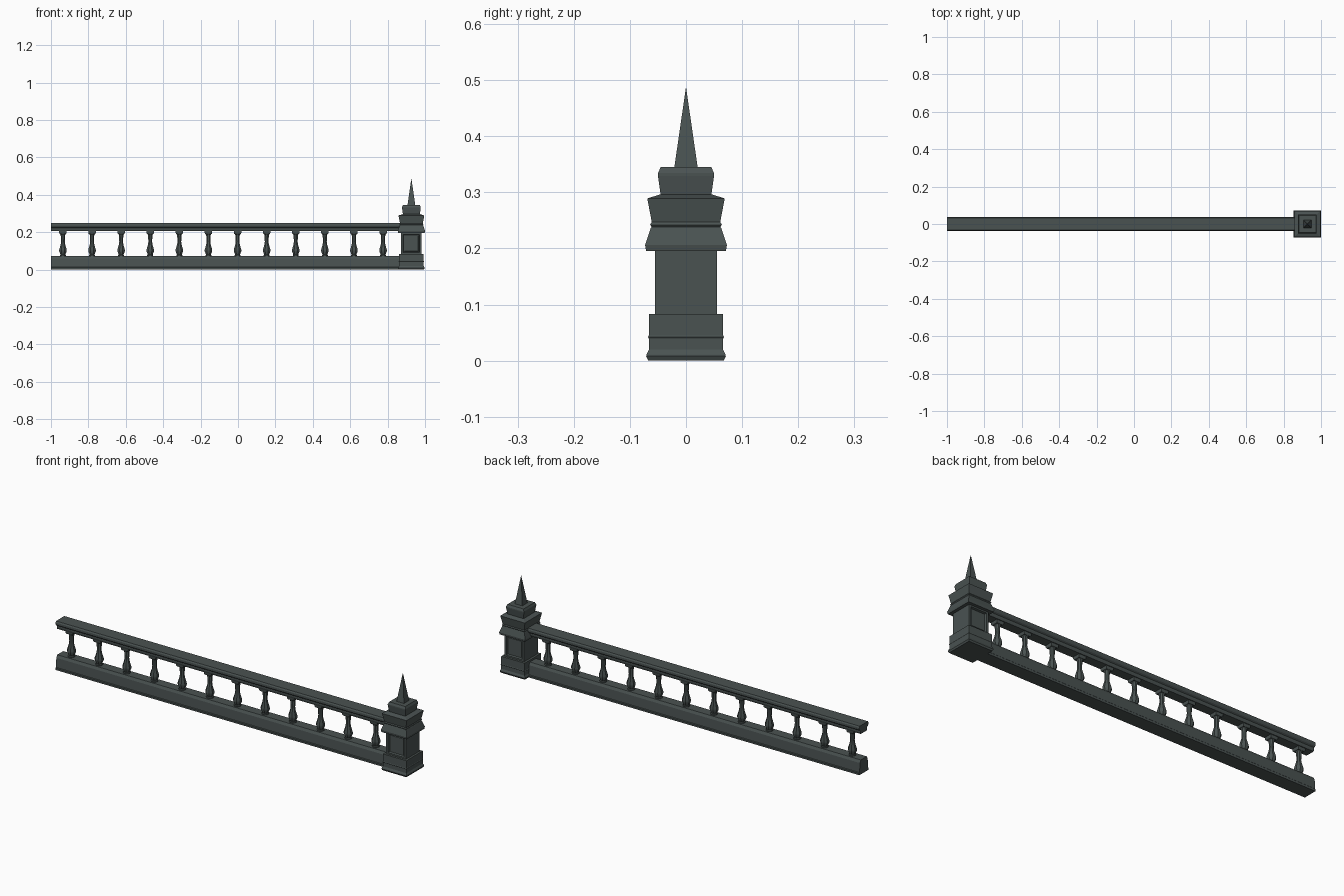
import bpy, bmesh, math

if "Cube" in bpy.data.objects:
    bpy.data.objects.remove(bpy.data.objects["Cube"])

stone = bpy.data.materials.new("dark grey green stone")
stone.diffuse_color = (0.068, 0.085, 0.083, 1)
stone.use_nodes = True
stone.node_tree.nodes["Principled BSDF"].inputs["Base Color"].default_value = stone.diffuse_color

PX = 0.927  # pillar centre


def finish(name, bm):
    bmesh.ops.recalc_face_normals(bm, faces=bm.faces)
    mesh = bpy.data.meshes.new(name)
    bm.to_mesh(mesh)
    bm.free()
    mesh.materials.append(stone)
    ob = bpy.data.objects.new(name, mesh)
    bpy.context.collection.objects.link(ob)
    return ob


def turned(bm, profile, sides, x):
    """Stack of regular rings; profile = (half width across flats, z)."""
    rings = []
    for half, z in profile:
        r = half / math.cos(math.pi / sides)
        rings.append([bm.verts.new((x + r * math.cos((i + 0.5) * math.tau / sides),
                                    r * math.sin((i + 0.5) * math.tau / sides), z))
                      for i in range(sides)])
    for a, b in zip(rings, rings[1:]):
        for i in range(sides):
            j = (i + 1) % sides
            bm.faces.new((a[i], a[j], b[j], b[i]))
    bm.faces.new(rings[0][::-1])
    bm.faces.new(rings[-1])


def square_part(name, profile):
    bm = bmesh.new()
    turned(bm, profile, 4, PX)
    return finish(name, bm)


def beam(name, half_profile, x0, x1):
    """Mirrored cross-section in y,z swept along x."""
    bm = bmesh.new()
    section = half_profile + [(-y, z) for y, z in reversed(half_profile)]
    face = bm.faces.new([bm.verts.new((x0, y, z)) for y, z in section])
    res = bmesh.ops.extrude_face_region(bm, geom=[face], use_keep_orig=True)
    for v in res["geom"]:
        if isinstance(v, bmesh.types.BMVert):
            v.co.x = x1
    return finish(name, bm)


# Pillar base, cap and spire
square_part("pillar_base", [(0.067, 0), (0.071, 0.008), (0.070, 0.012), (0.066, 0.020),
                            (0.066, 0.039), (0.068, 0.042), (0.066, 0.045), (0.066, 0.083)])
square_part("pillar_cap", [(0.071, 0.195), (0.073, 0.206), (0.063, 0.236), (0.061, 0.238),
                           (0.064, 0.242), (0.061, 0.247), (0.069, 0.289), (0.047, 0.296)])
square_part("pillar_crown", [(0.045, 0.294), (0.050, 0.329), (0.050, 0.334), (0.045, 0.345)])
square_part("spire", [(0.021, 0.343), (0.0004, 0.485)])

# Shaft with sunken panels on front and back
bm = bmesh.new()
turned(bm, [(0.055, 0.080), (0.055, 0.198)], 4, PX)
bmesh.ops.recalc_face_normals(bm, faces=bm.faces)
panels = [f for f in bm.faces if abs(f.normal.y) > 0.9]
bmesh.ops.inset_individual(bm, faces=panels, thickness=0.015)
bmesh.ops.inset_individual(bm, faces=panels, thickness=0.004, depth=-0.010)
bmesh.ops.inset_individual(bm, faces=panels, thickness=0.006)
bmesh.ops.inset_individual(bm, faces=panels, thickness=0.002, depth=0.003)
finish("pillar_shaft", bm)

# Plinth and handrail
beam("plinth", [(0.036, 0), (0.037, 0.010), (0.034, 0.013), (0.031, 0.060), (0.024, 0.073)],
     -1, 0.88)
beam("handrail", [(0.024, 0.205), (0.027, 0.214), (0.027, 0.222), (0.034, 0.227),
                  (0.037, 0.233), (0.037, 0.241), (0.033, 0.248)], -1, 0.88)

# Balusters: square foot and head with an eight-sided turned body
bm = bmesh.new()
for i in range(12):
    x = -0.936 + i * 0.1556
    turned(bm, [(0.016, 0.068), (0.016, 0.077), (0.013, 0.080), (0.020, 0.098),
                (0.020, 0.106), (0.012, 0.134), (0.010, 0.150), (0.012, 0.185),
                (0.017, 0.192)], 8, x)
    turned(bm, [(0.017, 0.190), (0.020, 0.196), (0.020, 0.208)], 4, x)
balusters = finish("balusters", bm)
bpy.context.view_layer.objects.active = balusters
balusters.select_set(True)
bpy.ops.object.shade_smooth_by_angle(angle=math.radians(30))
